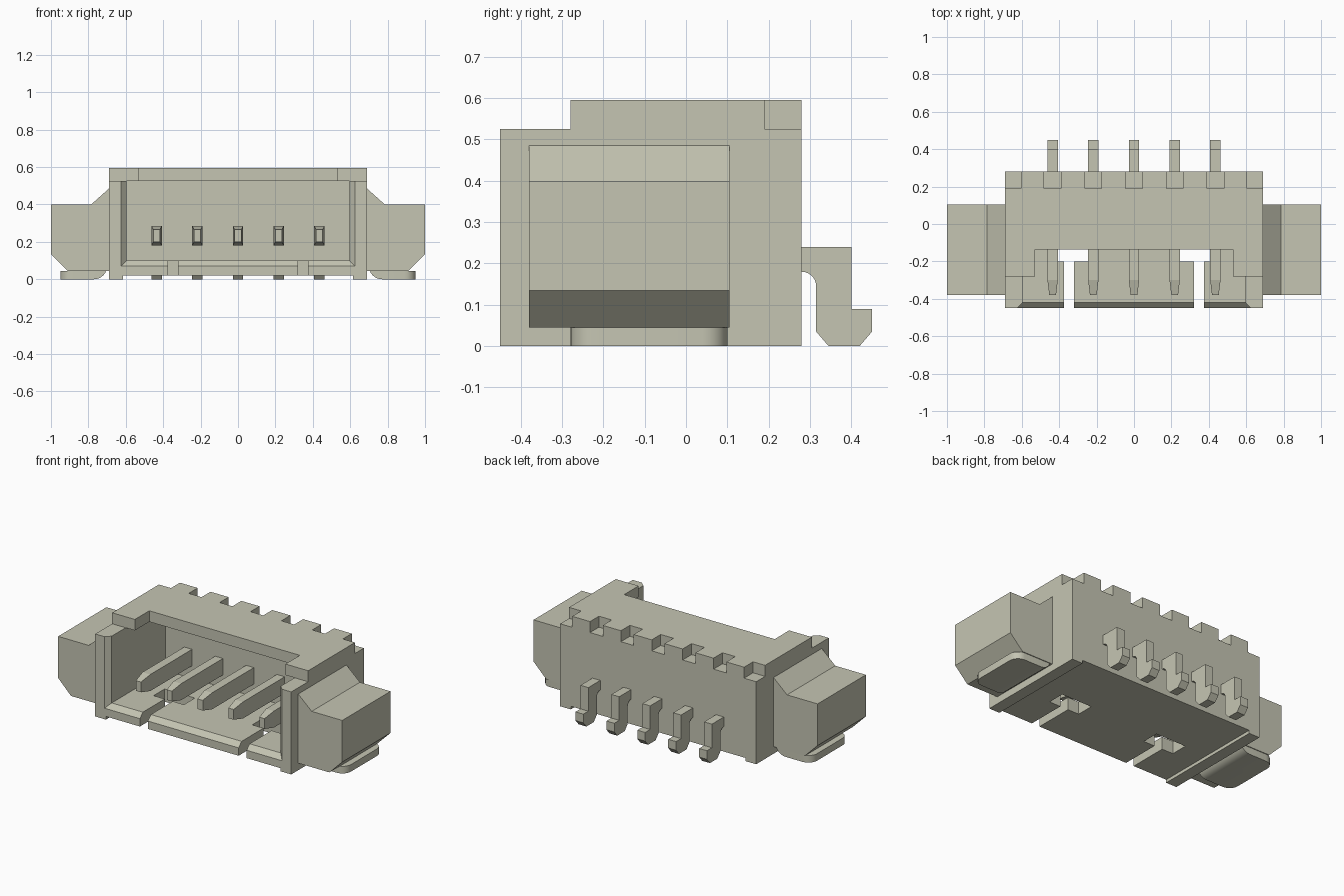
import bpy
import bmesh
from math import sin, cos, pi

if "Cube" in bpy.data.objects:
    bpy.data.objects.remove(bpy.data.objects["Cube"], do_unlink=True)

plastic = bpy.data.materials.new("warm_grey")
plastic.use_nodes = True
COLOUR = (0.56, 0.56, 0.45, 1)
plastic.diffuse_color = COLOUR
plastic.node_tree.nodes["Principled BSDF"].inputs["Base Color"].default_value = COLOUR


def loft(name, rings):
    """Solid skinned through rings of equal point count, capped at both ends."""
    bm = bmesh.new()
    loops = [[bm.verts.new(p) for p in ring] for ring in rings]
    n = len(loops[0])
    for a, b in zip(loops, loops[1:]):
        for i in range(n):
            j = (i + 1) % n
            bm.faces.new((a[i], a[j], b[j], b[i]))
    bm.faces.new(loops[0])
    bm.faces.new(loops[-1])
    bmesh.ops.recalc_face_normals(bm, faces=bm.faces)
    mesh = bpy.data.meshes.new(name)
    bm.to_mesh(mesh)
    bm.free()
    mesh.materials.append(plastic)
    obj = bpy.data.objects.new(name, mesh)
    bpy.context.collection.objects.link(obj)
    return obj


def rect(x0, x1, y, z0, z1):
    return [(x0, y, z0), (x1, y, z0), (x1, y, z1), (x0, y, z1)]


def box(name, x0, x1, y0, y1, z0, z1):
    return loft(name, [rect(x0, x1, y, z0, z1) for y in (y0, y1)])


def smooth(obj):
    bpy.ops.object.select_all(action='DESELECT')
    obj.select_set(True)
    bpy.context.view_layer.objects.active = obj
    bpy.ops.object.shade_smooth_by_angle(angle=0.6)


def cut(target, cutter):
    mod = target.modifiers.new("cut", 'BOOLEAN')
    mod.operation = 'DIFFERENCE'
    mod.solver = 'EXACT'
    mod.object = cutter
    cutter.hide_render = True
    bpy.context.view_layer.objects.active = target
    bpy.ops.object.modifier_apply(modifier=mod.name)
    bpy.data.objects.remove(cutter, do_unlink=True)


PINS = [i * 0.2175 for i in range(-2, 3)]
TOP, ROOF = 0.595, 0.525

# Housing: block with the lowered front and the open roof
housing = box("housing", -0.69, 0.69, -0.45, 0.28, 0, TOP)
cut(housing, box("front_step", -1, 1, -0.6, -0.28, ROOF, 0.8))
cut(housing, box("roof_notch", -0.53, 0.53, -0.6, -0.135, 0.4, 0.8))

# Mating cavity with its flared mouth
cut(housing, loft("cavity", [
    rect(-0.635, 0.635, -0.46, 0.06, ROOF),
    rect(-0.595, 0.595, -0.42, 0.1, ROOF),
    rect(-0.595, 0.595, 0.12, 0.1, ROOF)]))

# Underside recess between the side rails
cut(housing, box("underside", -0.615, 0.615, -0.6, 0.5, -0.1, 0.02))

# Floor windows and slots to the front edge
for s in (-1, 1):
    c = s * 0.3475
    cut(housing, box("window", c - 0.107, c + 0.107, -0.2, -0.09, -0.1, 0.2))
    cut(housing, box("slot", c - 0.028, c + 0.028, -0.6, -0.15, -0.1, 0.2))

# Notches along the rear top edge
for x in PINS:
    cut(housing, box("rear_notch", x - 0.045, x + 0.045, 0.19, 0.4, ROOF, 0.8))
for s in (-1, 1):
    c = s * 0.705
    cut(housing, box("corner_notch", c - 0.1, c + 0.1, 0.19, 0.4, ROOF, 0.8))

# Contacts: tapered blade inside, bent leg outside
HALF = 0.0275
bend = [(0.28 + 0.035 * sin(t * pi / 12), 0.145 + 0.035 * cos(t * pi / 12))
        for t in range(7)]
leg = [(0.2, 0.24), (0.4, 0.24), (0.4, 0.09), (0.45, 0.09), (0.45, 0.035),
       (0.42, 0), (0.345, 0), (0.315, 0.035)] + bend[::-1] + [(0.2, 0.18)]
for i, x in enumerate(PINS):
    loft(f"contact_blade_{i + 1}", [
        rect(x - 0.018, x + 0.018, -0.38, 0.2, 0.265),
        rect(x - HALF, x + HALF, -0.3, 0.18, 0.285),
        rect(x - HALF, x + HALF, 0.2, 0.18, 0.285)])
    obj = loft(f"contact_leg_{i + 1}",
               [[(px, y, z) for y, z in leg] for px in (x - HALF, x + HALF)])
    smooth(obj)

# Side ears and the solder tabs beneath them
ear = [(0.68, 0.494), (0.69, 0.485), (0.785, 0.4), (1, 0.4), (1, 0.135),
       (0.91, 0.045), (0.68, 0.045)]
R = 0.06
for s, side in ((1, "left"), (-1, "right")):
    loft(f"{side}_ear", [[(s * x, y, z) for x, z in ear] for y in (-0.38, 0.105)])

    # Tab strip curving up at the wall, with rounded outer corners
    curl = [(0.77 - 0.07 * sin(t * pi / 12), 0.07 - 0.07 * cos(t * pi / 12))
            for t in range(7)]
    strip = [(0.95, 0)] + curl + [(0.73, 0.07), (0.745, 0.045), (0.95, 0.045)]
    tab = loft(f"{side}_solder_tab",
               [[(s * x, y, z) for x, z in strip] for y in (-0.28, 0.1)])
    bm = bmesh.new()
    bm.from_mesh(tab.data)
    corners = [e for e in bm.edges
               if all(abs(v.co.x) > 0.94 for v in e.verts)
               and abs(e.verts[0].co.z - e.verts[1].co.z) > 0.01]
    bmesh.ops.bevel(bm, geom=corners, offset=R, segments=6, profile=0.5,
                    affect='EDGES')
    bm.to_mesh(tab.data)
    bm.free()
    smooth(tab)
